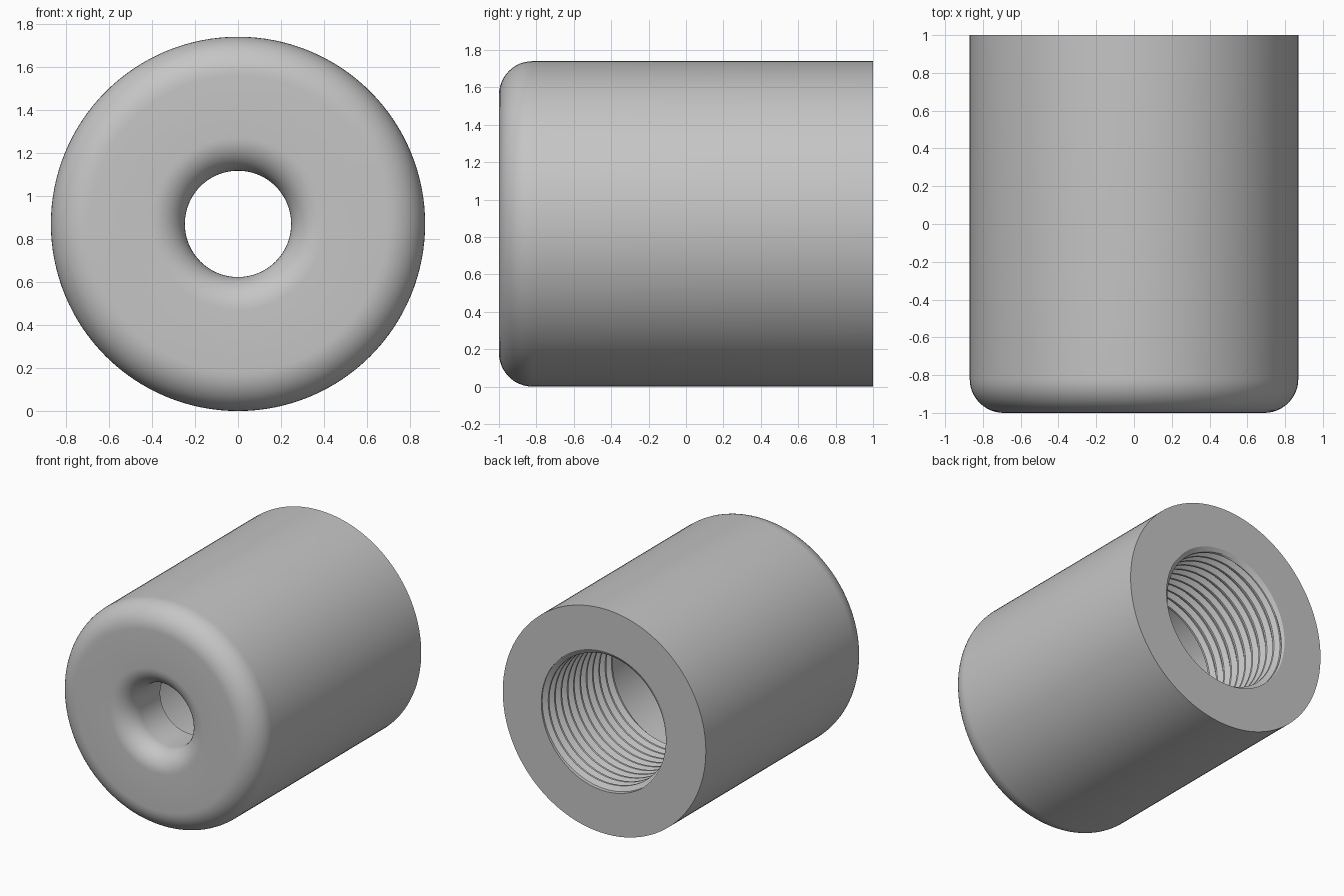
import bpy, bmesh, math

cube = bpy.data.objects.get("Cube")
if cube:
    bpy.data.objects.remove(cube, do_unlink=True)

SIDES = 128
OUTER, BORE, HOLE = 0.87, 0.54, 0.247
FLOOR_Y, THREAD_END, BACK = -0.6, 0.15, 1.0
TURNS, DEPTH = 11, 0.035
PITCH = (BACK - THREAD_END) / TURNS

grey = bpy.data.materials.new("plain grey")
grey.use_nodes = True
colour = (0.56, 0.56, 0.56, 1)
grey.diffuse_color = colour
grey.node_tree.nodes["Principled BSDF"].inputs["Base Color"].default_value = colour


def revolve(name, rows, point):
    """Sweep rows around the y axis; point(row, angle) gives (radius, y)."""
    bm = bmesh.new()
    grid = []
    for row in range(rows):
        ring = []
        for i in range(SIDES + 1):
            a = 2 * math.pi * i / SIDES
            r, y = point(row, a)
            ring.append(bm.verts.new((r * math.cos(a), y, r * math.sin(a) + OUTER)))
        grid.append(ring)
    for low, high in zip(grid, grid[1:]):
        for i in range(SIDES):
            bm.faces.new((low[i], high[i], high[i + 1], low[i + 1]))
    bmesh.ops.remove_doubles(bm, verts=bm.verts, dist=1e-5)
    bmesh.ops.dissolve_degenerate(bm, dist=1e-5, edges=bm.edges)
    mesh = bpy.data.meshes.new(name)
    bm.to_mesh(mesh)
    bm.free()
    mesh.materials.append(grey)
    obj = bpy.data.objects.new(name, mesh)
    bpy.context.collection.objects.link(obj)
    bpy.ops.object.select_all(action='DESELECT')
    obj.select_set(True)
    bpy.context.view_layer.objects.active = obj
    bpy.ops.object.shade_smooth_by_angle(angle=math.radians(25))


def fillet(r, y, radius, start, steps=12):
    """Quarter-circle profile, turning clockwise from the start angle."""
    angles = [math.radians(start + 90 * i / steps) for i in range(steps + 1)]
    return [(r + radius * math.cos(a), y + radius * math.sin(a)) for a in angles]


# Body: plain bore, floor, rounded mouth, rounded front edge, outer wall, back face
mouth, edge = 0.155, 0.18
profile = [(BORE, THREAD_END), (BORE, FLOOR_Y), (HOLE, FLOOR_Y)]
profile += fillet(HOLE + mouth, -1 + mouth, mouth, 180)
profile += fillet(OUTER - edge, -1 + edge, edge, 270)
profile += [(OUTER, BACK), (BORE, BACK)]
revolve("body", len(profile), lambda row, a: profile[row])

# Helical thread in the back half of the bore, fading out at both ends
tooth = [(0, 0), (0.15, 0), (0.45, 1), (0.65, 1)]


def thread_point(row, a):
    turn, step = divmod(row, len(tooth))
    along, height = tooth[step]
    y = BACK - PITCH * (turn + along - a / (2 * math.pi))
    y = min(BACK, max(THREAD_END, y))
    fade = min(1, (BACK - y) / 0.02, (y - THREAD_END) / 0.02)
    return BORE - DEPTH * height * fade, y


revolve("internal_thread", (TURNS + 1) * len(tooth) + 1, thread_point)
